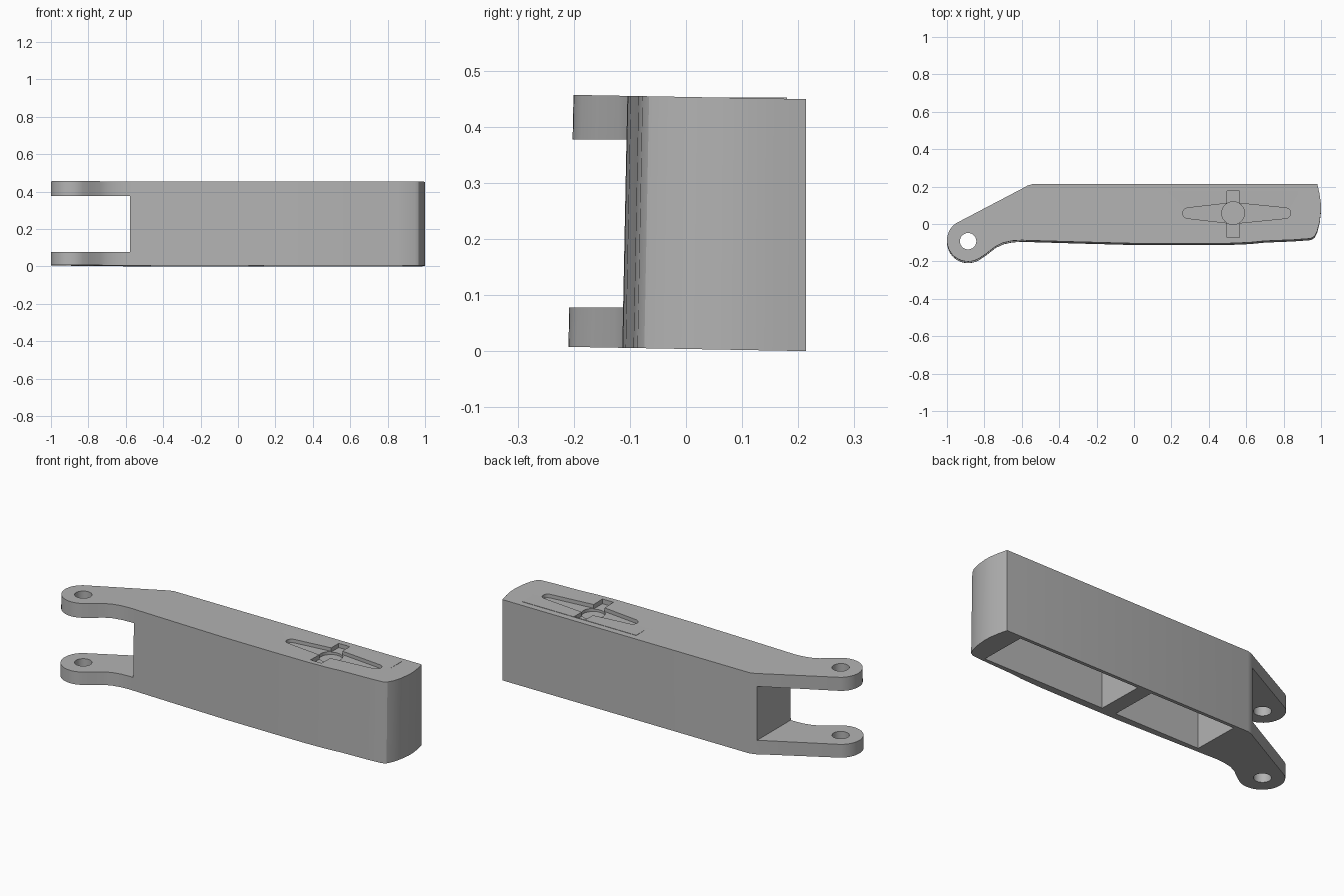
import bpy, bmesh
from math import sin, cos, pi, radians

cube = bpy.data.objects.get("Cube")
if cube:
    bpy.data.objects.remove(cube, do_unlink=True)

grey = bpy.data.materials.new("plain_grey")
grey.use_nodes = True
colour = (0.45, 0.45, 0.45, 1)
grey.diffuse_color = colour
grey.node_tree.nodes["Principled BSDF"].inputs["Base Color"].default_value = colour


def arc(cx, cy, r, start, end, n):
    """Points on an arc, angles in degrees."""
    angles = [radians(start + (end - start) * i / n) for i in range(n + 1)]
    return [(cx + r * cos(a), cy + r * sin(a)) for a in angles]


def prism(name, outline, z0, z1):
    """Extrude a flat outline between two heights."""
    bm = bmesh.new()
    face = bm.faces.new([bm.verts.new((x, y, z0)) for x, y in outline])
    new = bmesh.ops.extrude_face_region(bm, geom=[face])["geom"]
    verts = [v for v in new if isinstance(v, bmesh.types.BMVert)]
    bmesh.ops.translate(bm, verts=verts, vec=(0, 0, z1 - z0))
    bmesh.ops.recalc_face_normals(bm, faces=bm.faces)
    mesh = bpy.data.meshes.new(name)
    bm.to_mesh(mesh)
    bm.free()
    mesh.materials.append(grey)
    ob = bpy.data.objects.new(name, mesh)
    bpy.context.collection.objects.link(ob)
    return ob


def box(name, x0, x1, y0, y1, z0, z1):
    return prism(name, [(x0, y0), (x1, y0), (x1, y1), (x0, y1)], z0, z1)


def combine(target, tool, operation):
    """Apply a boolean and discard the helper."""
    tool.hide_render = True
    mod = target.modifiers.new("cut", "BOOLEAN")
    mod.object, mod.operation, mod.solver = tool, operation, "EXACT"
    bpy.context.view_layer.objects.active = target
    bpy.ops.object.modifier_apply(modifier=mod.name)
    bpy.data.objects.remove(tool, do_unlink=True)


# Arm body: hinge lug, sloped shoulder, straight back, bowed end, curved front
outline = arc(-0.887, -0.092, 0.113, -60, -235, 24)
outline += [(-0.60, 0.188), (-0.57, 0.205), (-0.54, 0.214), (0.98, 0.214),
            (0.992, 0.16), (0.999, 0.11), (1, 0.07), (0.993, 0.01),
            (0.98, -0.04), (0.965, -0.07), (0.945, -0.082), (0.85, -0.089),
            (0.7, -0.095), (0.62, -0.103), (0.5, -0.108), (0.3, -0.109),
            (0, -0.108), (-0.3, -0.1), (-0.5, -0.094), (-0.6, -0.091),
            (-0.65, -0.094), (-0.7, -0.105), (-0.74, -0.124), (-0.79, -0.163)]
body = prism("forked_arm", outline, 0, 0.449)

# Slight tilt of the top, bottom and front
for v in body.data.vertices:
    away = 0.214 - v.co.y
    v.co.y += 0.02 * (v.co.z - 0.225) * min(1, away / 0.3)
    v.co.z += 0.018 * away

# Thin raised panel on top
combine(body, box("top_panel", 0.18, 0.88, -0.07, 0.18, 0.43, 0.4515), "UNION")

# Fork slot, hinge hole and underside pockets
combine(body, box("fork_slot", -1.2, -0.578, -0.5, 0.5, 0.078, 0.377), "DIFFERENCE")
combine(body, prism("hinge_hole", arc(-0.887, -0.092, 0.044, 0, 345, 23), -0.1, 0.6), "DIFFERENCE")
for x0, x1 in ((0.14, 0.88), (-0.465, 0.055)):
    combine(body, box("pocket", x0, x1, -0.072, 0.195, -0.1, 0.39), "DIFFERENCE")

# Cross-shaped recess: tapered long arms, narrow short arms, round centre
cx, cy = 0.53, 0.058
long_arms = (arc(cx + 0.28, cy, 0.028, -80, 80, 8) + [(cx, cy + 0.056)]
             + arc(cx - 0.242, cy, 0.028, 100, 260, 8) + [(cx, cy - 0.056)])
combine(body, prism("long_arms", long_arms, 0.432, 0.6), "DIFFERENCE")
combine(body, box("short_arms", cx - 0.034, cx + 0.034, -0.072, 0.176, 0.428, 0.6), "DIFFERENCE")
combine(body, prism("centre", arc(cx, cy, 0.061, 0, 345, 23), 0.415, 0.6), "DIFFERENCE")

bpy.ops.object.select_all(action="DESELECT")
body.select_set(True)
bpy.context.view_layer.objects.active = body
bpy.ops.object.shade_smooth_by_angle(angle=radians(30))
